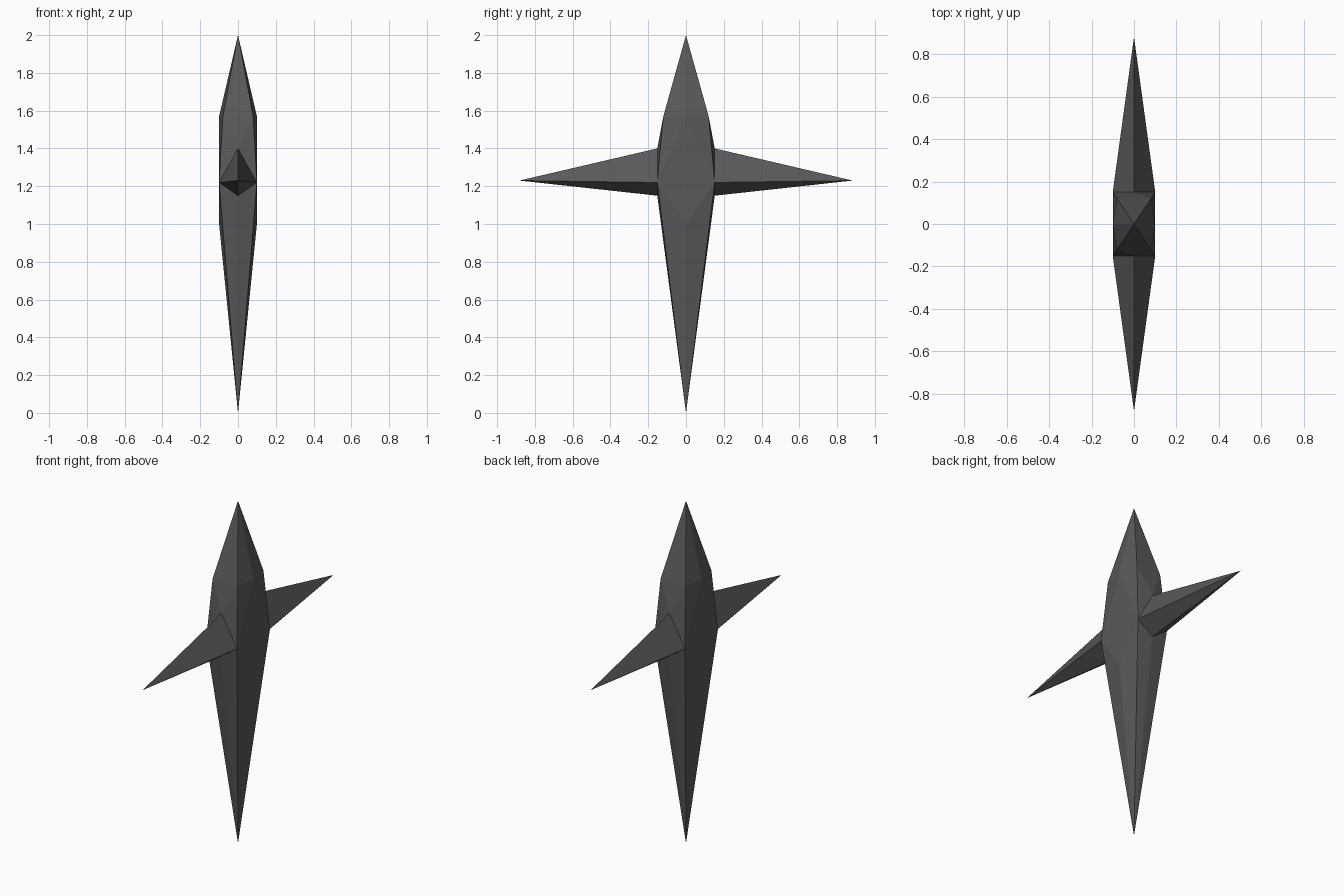
import bpy, bmesh

if "Cube" in bpy.data.objects:
    bpy.data.objects.remove(bpy.data.objects["Cube"])

dark = bpy.data.materials.new("dark grey stone")
dark.diffuse_color = (0.1, 0.1, 0.1, 1)
dark.use_nodes = True
dark.node_tree.nodes["Principled BSDF"].inputs["Base Color"].default_value = dark.diffuse_color


def faceted(name, points):
    """Convex faceted part spanned by its corner points."""
    bm = bmesh.new()
    for p in points:
        bm.verts.new(p)
    bmesh.ops.convex_hull(bm, input=bm.verts[:])
    bmesh.ops.recalc_face_normals(bm, faces=bm.faces[:])
    me = bpy.data.meshes.new(name)
    bm.to_mesh(me)
    bm.free()
    me.materials.append(dark)
    ob = bpy.data.objects.new(name, me)
    bpy.context.collection.objects.link(ob)
    return ob


# Tall crystal body: tips, shoulder corners, waist corners and mid points
body = [(0, 0, 2), (0, 0, 0)]
for s in (-1, 1):
    body += [(s * 0.1, 0, 1.57), (s * 0.1, 0, 1.0)]
    body += [(0, s * 0.152, 1.4), (0, s * 0.152, 1.15)]
    for t in (-1, 1):
        body += [(s * 0.08, t * 0.12, 1.57), (s * 0.1, t * 0.152, 1.22)]
faceted("crystal_body", body)

# Side spikes with a kite-shaped root
for name, s in (("front_spike", -1), ("back_spike", 1)):
    root = [(0, 1.4), (0.1, 1.22), (0, 1.15), (-0.1, 1.22)]
    faceted(name, [(x, s * 0.152, z) for x, z in root] + [(0, s * 0.882, 1.23)])
